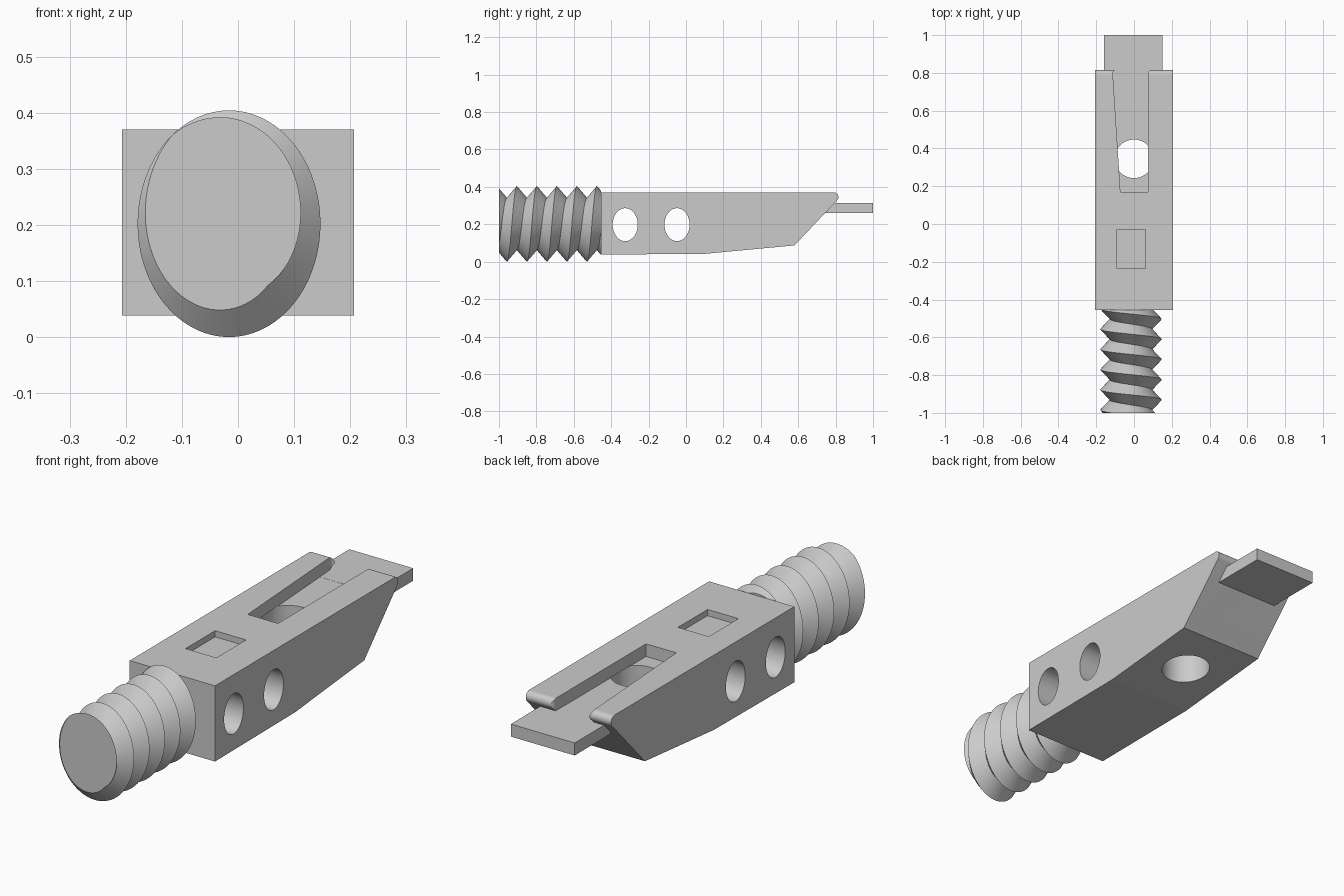
import bpy, bmesh, math

if "Cube" in bpy.data.objects:
    bpy.data.objects.remove(bpy.data.objects["Cube"], do_unlink=True)

grey = bpy.data.materials.new("plain grey")
grey.use_nodes = True
grey.diffuse_color = (0.6, 0.6, 0.6, 1)
grey.node_tree.nodes["Principled BSDF"].inputs["Base Color"].default_value = (0.6, 0.6, 0.6, 1)


def finish(name, bm):
    bmesh.ops.recalc_face_normals(bm, faces=bm.faces[:])
    mesh = bpy.data.meshes.new(name)
    bm.to_mesh(mesh)
    bm.free()
    mesh.materials.append(grey)
    obj = bpy.data.objects.new(name, mesh)
    bpy.context.collection.objects.link(obj)
    return obj


def prism(name, outline, axis, low, high):
    """Extrude a 2D outline along x (points are y, z) or z (points are x, y)."""
    bm = bmesh.new()
    rings = []
    for d in (low, high):
        rings.append([bm.verts.new((d, a, b) if axis == "x" else (a, b, d)) for a, b in outline])
        bm.faces.new(rings[-1])
    count = len(outline)
    for i in range(count):
        j = (i + 1) % count
        bm.faces.new((rings[0][i], rings[0][j], rings[1][j], rings[1][i]))
    return finish(name, bm)


def arc(cx, cy, rx, ry, start, end, steps):
    angles = [math.radians(start + (end - start) * i / steps) for i in range(steps + 1)]
    return [(cx + rx * math.cos(a), cy + ry * math.sin(a)) for a in angles]


def ellipse(cx, cy, rx, ry):
    return arc(cx, cy, rx, ry, 0, 360, 128)[:-1]


def rectangle(x0, x1, y0, y1):
    return [(x0, y0), (x1, y0), (x1, y1), (x0, y1)]


def smooth(obj, degrees):
    bpy.ops.object.select_all(action="DESELECT")
    obj.select_set(True)
    bpy.context.view_layer.objects.active = obj
    bpy.ops.object.shade_smooth_by_angle(angle=math.radians(degrees))


# Body: side profile with a sloped underside and a rounded nose
profile = [(-0.455, 0.038), (0.10, 0.042), (0.58, 0.087)]
profile += arc(0.79, 0.345, 0.025, 0.025, -45, 90, 12)
profile += [(-0.455, 0.37)]
body = prism("body", profile, "x", -0.207, 0.207)

# Cutters: open slot with rounded mouth, pocket, upright hole, two cross holes
slot = [(-0.072, 0.17), (0.075, 0.17)]
slot += arc(0.095, 0.797, 0.02, 0.02, 180, 90, 8)
slot += [(0.095, 0.9), (-0.092, 0.9)]
slot += arc(-0.092, 0.797, 0.02, 0.02, 90, 180, 8)
cutters = [
    prism("slot_cutter", slot, "z", 0.3145, 0.6),
    prism("pocket_cutter", rectangle(-0.09, 0.06, -0.235, -0.03), "z", 0.343, 0.6),
    prism("upright_hole_cutter", ellipse(0, 0.345, 0.102, 0.102), "z", -0.2, 0.316),
]
for y in (-0.325, -0.048):
    cutters.append(prism("cross_hole_cutter", ellipse(y, 0.198, 0.067, 0.088), "x", -0.5, 0.5))

bpy.context.view_layer.objects.active = body
for cutter in cutters:
    cutter.hide_render = True
    mod = body.modifiers.new(cutter.name, "BOOLEAN")
    mod.operation = "DIFFERENCE"
    mod.solver = "EXACT"
    mod.object = cutter
    bpy.ops.object.modifier_apply(modifier=mod.name)
for cutter in cutters:
    bpy.data.objects.remove(cutter, do_unlink=True)
smooth(body, 4.7)

# Tongue: flat plate sticking out of the nose
prism("tongue", rectangle(-0.16, 0.15, 0.72, 1.0), "z", 0.26, 0.315)

# Threaded shank: helical ribbons between crest and root, trimmed at both ends
PITCH, SEGMENTS, TURNS = 0.107, 72, 8
bm = bmesh.new()


def helix(scale, shift):
    verts = []
    for i in range(SEGMENTS * TURNS + 1):
        a = math.tau * i / SEGMENTS
        y = -0.931 + PITCH * (i / SEGMENTS - 2 + shift)
        verts.append(bm.verts.new((-0.016 + 0.163 * scale * math.cos(a), y,
                                   0.202 + 0.202 * scale * math.sin(a))))
    return verts


crest, root = helix(1, 0), helix(0.69, 0.5)
for i in range(SEGMENTS * TURNS):
    bm.faces.new((crest[i], crest[i + 1], root[i + 1], root[i]))
    k = i + SEGMENTS
    if k < SEGMENTS * TURNS:
        bm.faces.new((root[i], root[i + 1], crest[k + 1], crest[k]))
for y, direction in ((-1.0, -1), (-0.454, 1)):
    cut = bmesh.ops.bisect_plane(bm, geom=bm.verts[:] + bm.edges[:] + bm.faces[:], dist=1e-6,
                                 plane_co=(0, y, 0), plane_no=(0, direction, 0), clear_outer=True)
    rim = [e for e in cut["geom_cut"] if isinstance(e, bmesh.types.BMEdge)]
    bmesh.ops.holes_fill(bm, edges=rim, sides=0)
shank = finish("threaded_shank", bm)
smooth(shank, 30)
